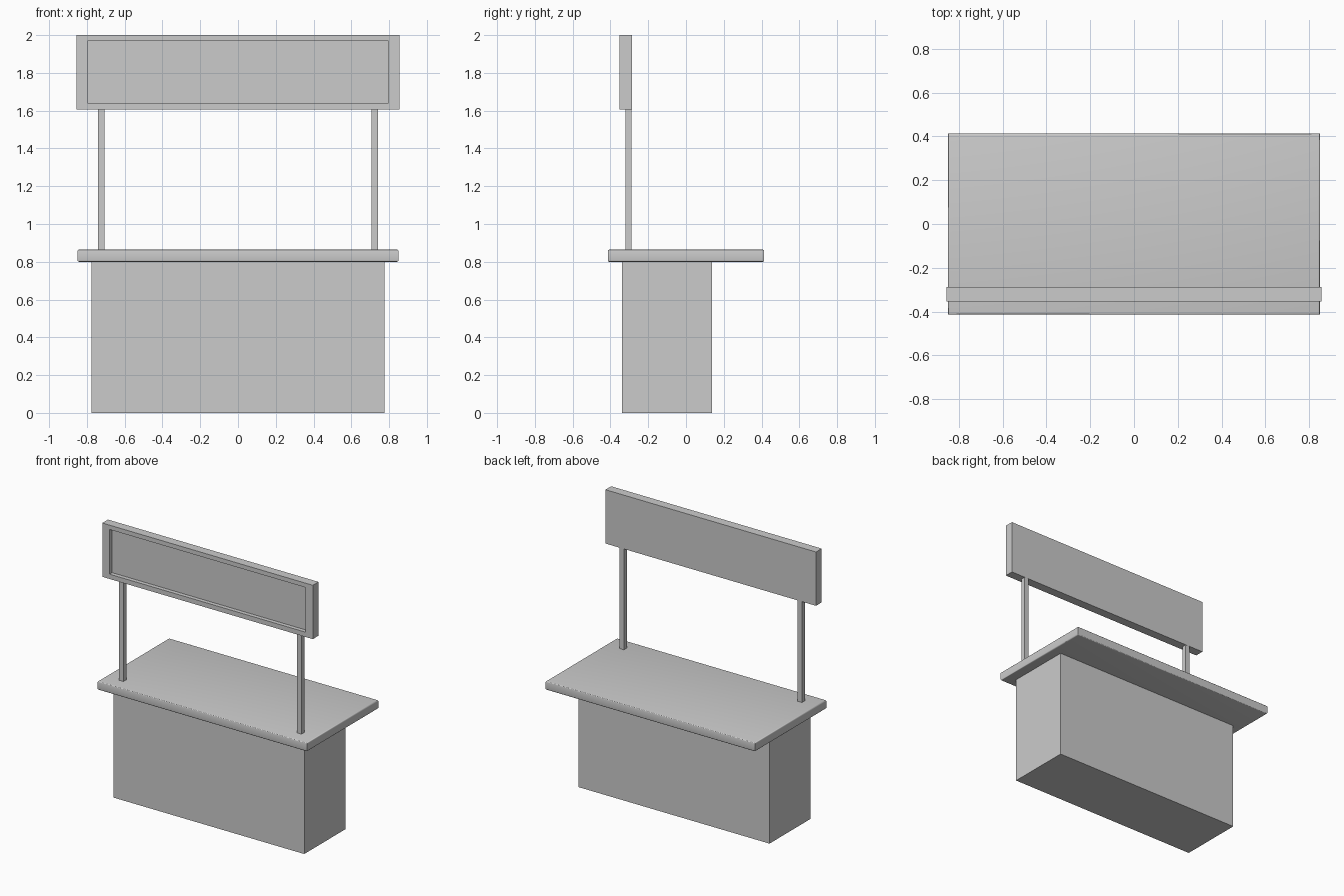
import bpy
import bmesh
from math import radians

if "Cube" in bpy.data.objects:
    bpy.data.objects.remove(bpy.data.objects["Cube"])


def box(name, x, y, z):
    """Box from (min, max) extents on each axis."""
    bm = bmesh.new()
    bmesh.ops.create_cube(bm, size=1)
    for v in bm.verts:
        v.co = [r[0] if c < 0 else r[1] for c, r in zip(v.co, (x, y, z))]
    mesh = bpy.data.meshes.new(name)
    bm.to_mesh(mesh)
    bm.free()
    ob = bpy.data.objects.new(name, mesh)
    bpy.context.collection.objects.link(ob)
    return ob


def edit(ob, func):
    bm = bmesh.new()
    bm.from_mesh(ob.data)
    func(bm)
    bm.to_mesh(ob.data)
    bm.free()


# Cabinet under the counter
box("cabinet", (-0.775, 0.775), (-0.338, 0.138), (0, 0.80))

# Countertop with softened long rims and mitred corners
top = box("countertop", (-0.85, 0.85), (-0.414, 0.414), (0.80, 0.864))


def soften(bm):
    rims = [e for e in bm.edges if abs(e.verts[0].co.z - e.verts[1].co.z) < 1e-4]
    bmesh.ops.bevel(bm, geom=rims, offset=0.008, segments=3, profile=0.5,
                    affect='EDGES')


edit(top, soften)
bpy.context.view_layer.objects.active = top
top.select_set(True)
bpy.ops.object.shade_smooth_by_angle(angle=radians(40))
top.select_set(False)

# Square posts carrying the sign
for side, cx in (("left", -0.723), ("right", 0.723)):
    box(side + "_post", (cx - 0.017, cx + 0.017), (-0.321, -0.288), (0.86, 1.61))

# Header sign with a recessed front panel
sign = box("header_sign", (-0.855, 0.855), (-0.353, -0.287), (1.605, 2.0))


def recess(bm):
    bm.normal_update()
    front = min(bm.faces, key=lambda f: f.calc_center_median().y)
    bmesh.ops.inset_region(bm, faces=[front], thickness=0.03)
    for v in front.verts:
        v.co.x = 0.797 if v.co.x > 0 else -0.797
        v.co.z = 1.968 if v.co.z > 1.8 else 1.64
    # Push a copy of the inset face inwards to make the recess walls
    inner = bmesh.ops.extrude_face_region(bm, geom=[front])["geom"]
    for v in inner:
        if isinstance(v, bmesh.types.BMVert):
            v.co.y += 0.03
    if front.is_valid:
        bmesh.ops.delete(bm, geom=[front], context='FACES_ONLY')
    bmesh.ops.recalc_face_normals(bm, faces=bm.faces)


edit(sign, recess)
